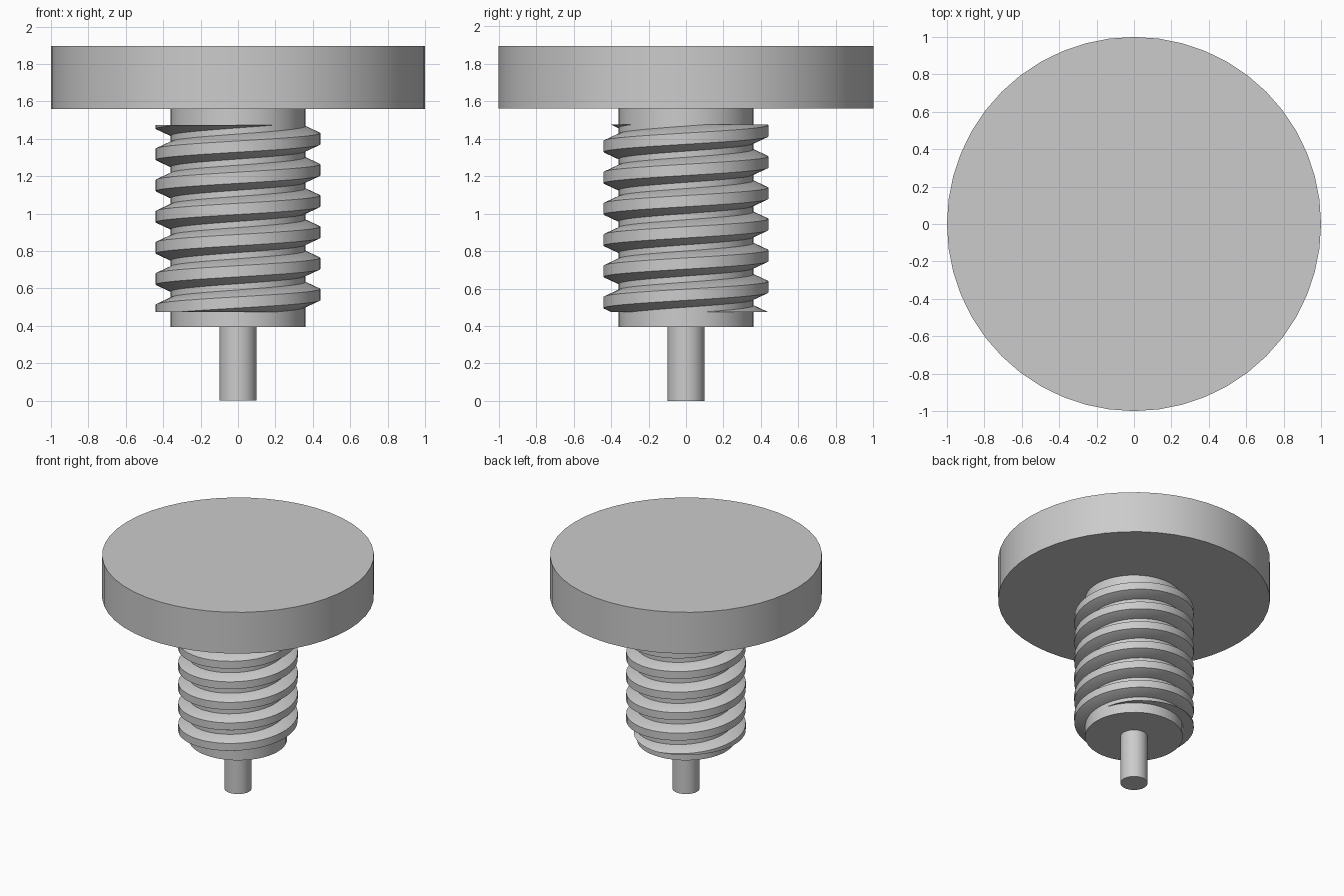
import bpy, bmesh
from math import sin, cos, pi

if "Cube" in bpy.data.objects:
    bpy.data.objects.remove(bpy.data.objects["Cube"], do_unlink=True)

grey = bpy.data.materials.new("light_grey")
grey.use_nodes = True
colour = (0.6, 0.6, 0.6, 1)
grey.diffuse_color = colour
grey.node_tree.nodes["Principled BSDF"].inputs["Base Color"].default_value = colour

SEGMENTS = 48


def finish(obj):
    obj.data.materials.append(grey)
    bpy.ops.object.select_all(action="DESELECT")
    obj.select_set(True)
    bpy.context.view_layer.objects.active = obj
    bpy.ops.object.shade_smooth_by_angle(angle=pi / 7)


def cylinder(name, radius, bottom, top):
    bpy.ops.mesh.primitive_cylinder_add(
        vertices=SEGMENTS, radius=radius, depth=top - bottom,
        location=(0, 0, (bottom + top) / 2))
    obj = bpy.context.object
    obj.name = name
    finish(obj)


# Stacked round parts
cylinder("head_disc", 1.0, 1.56, 1.895)
cylinder("shaft", 0.36, 0.395, 1.56)
cylinder("tip_pin", 0.1, 0, 0.395)

# Right-handed helical thread, swept past both ends and trimmed flat
PITCH, BOTTOM, TOP = 1 / 6, 0.475, 1.475
PHASE_Z = 0.567 - 2 * PITCH
profile = [(0.34, -0.067), (0.36, -0.067), (0.44, -0.03),
           (0.44, 0.03), (0.36, 0.067), (0.34, 0.067)]

bm = bmesh.new()
rings = []
for i in range(9 * SEGMENTS + 1):
    a = 2 * pi * i / SEGMENTS
    z = PHASE_Z + PITCH * i / SEGMENTS
    rings.append([bm.verts.new((r * cos(a), r * sin(a), z + h)) for r, h in profile])
for lower, upper in zip(rings, rings[1:]):
    for k in range(len(profile)):
        j = (k + 1) % len(profile)
        bm.faces.new((lower[k], upper[k], upper[j], lower[j]))
bm.faces.new(rings[0])
bm.faces.new(rings[-1][::-1])

for height, direction in ((BOTTOM, -1), (TOP, 1)):
    cut = bmesh.ops.bisect_plane(
        bm, geom=bm.verts[:] + bm.edges[:] + bm.faces[:], dist=1e-6,
        plane_co=(0, 0, height), plane_no=(0, 0, direction), clear_outer=True)
    rim = [e for e in cut["geom_cut"] if isinstance(e, bmesh.types.BMEdge)]
    bmesh.ops.triangle_fill(bm, edges=rim, use_beauty=True, normal=(0, 0, direction))
bmesh.ops.recalc_face_normals(bm, faces=bm.faces[:])

mesh = bpy.data.meshes.new("screw_thread")
bm.to_mesh(mesh)
bm.free()
thread = bpy.data.objects.new("screw_thread", mesh)
bpy.context.collection.objects.link(thread)
finish(thread)
